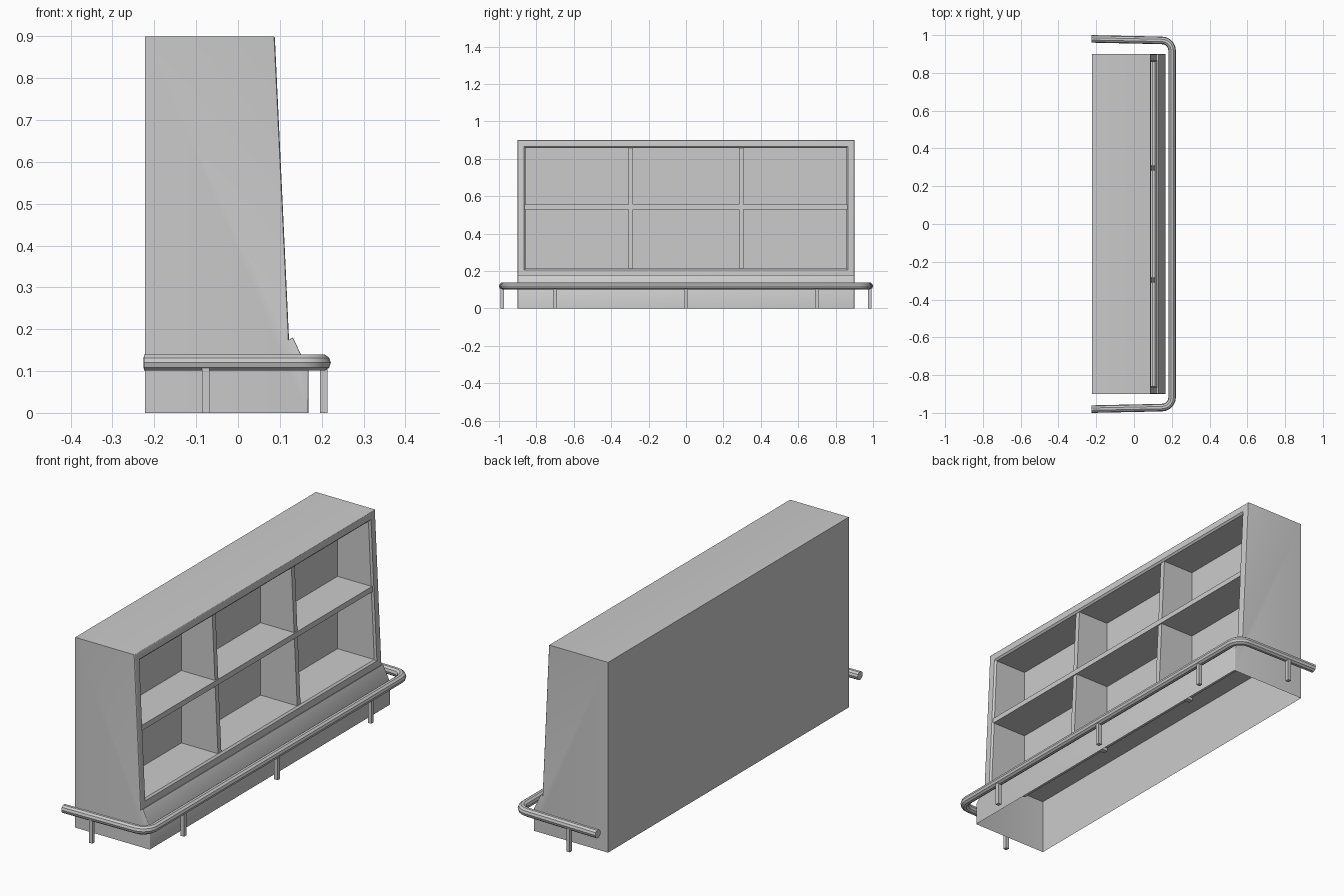
import bpy, bmesh, math
from mathutils import Vector

if "Cube" in bpy.data.objects:
    bpy.data.objects.remove(bpy.data.objects["Cube"])


def finish(name, bm, smooth=None):
    mesh = bpy.data.meshes.new(name)
    bm.to_mesh(mesh)
    bm.free()
    ob = bpy.data.objects.new(name, mesh)
    bpy.context.collection.objects.link(ob)
    if smooth:
        bpy.ops.object.select_all(action='DESELECT')
        ob.select_set(True)
        bpy.context.view_layer.objects.active = ob
        bpy.ops.object.shade_smooth_by_angle(angle=math.radians(smooth))
    return ob


def prism(profile, y0, y1):
    """Extrude an x-z profile along y into a closed solid."""
    bm = bmesh.new()
    face = bm.faces.new([bm.verts.new((x, y0, z)) for x, z in profile])
    ext = bmesh.ops.extrude_face_region(bm, geom=[face])
    for v in ext['geom']:
        if isinstance(v, bmesh.types.BMVert):
            v.co.y = y1
    bmesh.ops.recalc_face_normals(bm, faces=bm.faces[:])
    return bm


def box(x0, x1, z0, z1):
    return [(x0, z0), (x1, z0), (x1, z1), (x0, z1)]


def front_x(z):
    """x of the leaning display front at height z."""
    return 0.122 - 0.034 * (z - 0.175) / 0.725


BACK = -0.08  # back of the compartments

# Cabinet shell: leaning front, sloped kick ledge, rounded front edges
bm = prism([(-0.222, 0), (0.168, 0), (0.168, 0.104), (0.131, 0.18),
            (front_x(0.175), 0.175), (front_x(0.9), 0.9), (-0.222, 0.9)], -0.9, 0.9)
round_edges = []
for e in bm.edges:
    a, b = (v.co for v in e.verts)
    if min(a.x, b.x) > 0:
        side = abs(a.y - b.y) < 0.01
        top = min(a.z, b.z) > 0.85
        if side or top:
            round_edges.append(e)
bmesh.ops.bevel(bm, geom=round_edges, offset=0.01, segments=3, profile=0.5,
                affect='EDGES', clamp_overlap=True)
bm.normal_update()

# Recessed opening with a small chamfered lip
panel = max((f for f in bm.faces if f.normal.x > 0.9), key=lambda f: f.calc_area())
bmesh.ops.inset_region(bm, faces=[panel], thickness=0.03, use_even_offset=True)
bmesh.ops.inset_region(bm, faces=[panel], thickness=0.008, depth=-0.008, use_even_offset=True)
ext = bmesh.ops.extrude_discrete_faces(bm, faces=[panel])
inner = ext['faces'][0]
for v in inner.verts:
    v.co.x = BACK
bmesh.ops.delete(bm, geom=[f for f in bm.faces if f.normal.z < -0.9 and
                           f.calc_center_median().z < 0.001], context='FACES')
finish("cabinet", bm, 30)

# Hidden panel seen inside the open underside
bm = bmesh.new()
bm.faces.new([bm.verts.new(p) for p in [(-0.222, -0.9, 0.26), (-0.222, 0.9, 0.26),
                                        (BACK, 0.9, 0.26), (BACK, -0.9, 0.26)]])
finish("underside_panel", bm)

# Upright dividers and the shelf
for i, y in enumerate((-0.296, 0.296)):
    prof = [(BACK - 0.004, 0.198), (front_x(0.198) - 0.009, 0.198),
            (front_x(0.87) - 0.009, 0.87), (BACK - 0.004, 0.87)]
    finish(f"divider_{i + 1}", prism(prof, y - 0.0125, y + 0.0125))
finish("shelf", prism([(BACK - 0.004, 0.53), (front_x(0.53) - 0.004, 0.53),
                       (front_x(0.555) - 0.004, 0.555), (BACK - 0.004, 0.555)], -0.865, 0.865))

# Bumper rail wrapping the front and both ends
half = [(-0.225, -0.98)]
for k in range(6):
    t = math.radians(-90 + 18 * k)
    half.append((0.148 + 0.054 * math.cos(t), -0.918 + 0.054 * math.sin(t)))
path = half + [(x, -y) for x, y in reversed(half)]
curve = bpy.data.curves.new("bumper_rail", 'CURVE')
curve.dimensions = '3D'
curve.bevel_depth = 0.02
curve.bevel_resolution = 3
curve.use_fill_caps = True
sp = curve.splines.new('POLY')
sp.points.add(len(path) - 1)
for p, (x, y) in zip(sp.points, path):
    p.co = (x, y, 0.12, 1)
rail = bpy.data.objects.new("bumper_rail", curve)
bpy.context.collection.objects.link(rail)
bpy.context.view_layer.objects.active = rail
bpy.ops.object.select_all(action='DESELECT')
rail.select_set(True)
bpy.ops.object.convert(target='MESH')
bpy.ops.object.shade_smooth_by_angle(angle=math.radians(35))

# Rail posts
posts = [(0.205, -0.7), (0.205, 0), (0.205, 0.7), (-0.077, -0.983), (-0.077, 0.983)]
for i, (x, y) in enumerate(posts):
    finish(f"rail_post_{i + 1}", prism(box(x - 0.009, x + 0.009, 0, 0.108), y - 0.009, y + 0.009))
